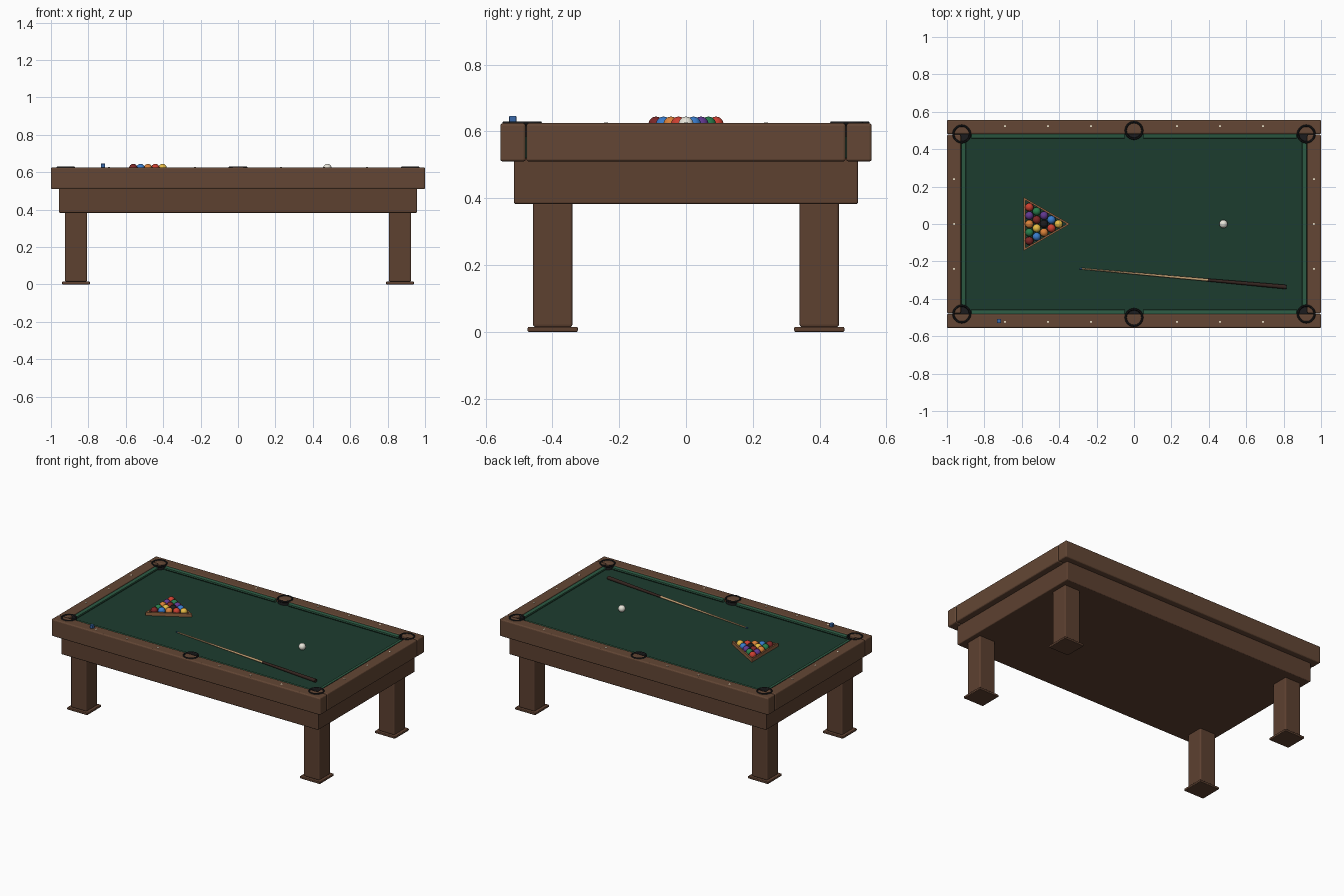
import bpy, bmesh, math
from mathutils import Vector

if "Cube" in bpy.data.objects:
    bpy.data.objects.remove(bpy.data.objects["Cube"])

BED = 0.60
mats = {}


def mat(name, rgb):
    if name not in mats:
        m = bpy.data.materials.new(name)
        m.diffuse_color = (*rgb, 1)
        m.use_nodes = True
        m.node_tree.nodes["Principled BSDF"].inputs["Base Color"].default_value = m.diffuse_color
        mats[name] = m
    return mats[name]


WOOD = mat("wood", (0.125, 0.062, 0.035))
APRON = mat("apron_wood", (0.11, 0.052, 0.03))
CLOTH = mat("cloth", (0.012, 0.045, 0.028))
CUSHION = mat("cushion_cloth", (0.025, 0.10, 0.055))
BLACK = mat("pocket_black", (0.012, 0.012, 0.013))
CREAM = mat("cream", (0.75, 0.68, 0.52))


def finish(name, bm, material, smooth=False, bevel=0):
    bmesh.ops.recalc_face_normals(bm, faces=bm.faces)
    me = bpy.data.meshes.new(name)
    bm.to_mesh(me)
    bm.free()
    for p in me.polygons:
        p.use_smooth = smooth
    me.materials.append(material)
    ob = bpy.data.objects.new(name, me)
    bpy.context.collection.objects.link(ob)
    if bevel:
        b = ob.modifiers.new("bevel", 'BEVEL')
        b.width, b.segments = bevel, 3
    return ob


def box(name, x0, x1, y0, y1, z0, z1, material, bevel=0):
    bm = bmesh.new()
    bmesh.ops.create_cube(bm, size=1)
    for v in bm.verts:
        v.co = ((x0 + x1) / 2 + v.co.x * (x1 - x0),
                (y0 + y1) / 2 + v.co.y * (y1 - y0),
                (z0 + z1) / 2 + v.co.z * (z1 - z0))
    return finish(name, bm, material, False, bevel)


def prism(name, origin, along, inward, length, profile, material):
    # extrude a (inward, z) profile along a direction
    bm = bmesh.new()
    rings = []
    for t in (-length / 2, length / 2):
        rings.append([bm.verts.new(Vector(origin) + Vector(along) * t + Vector(inward) * d
                                   + Vector((0, 0, z))) for d, z in profile])
    n = len(profile)
    for i in range(n):
        j = (i + 1) % n
        bm.faces.new((rings[0][i], rings[0][j], rings[1][j], rings[1][i]))
    bm.faces.new(rings[0])
    bm.faces.new(rings[1])
    return finish(name, bm, material)


def revolve(name, center, profile, material, segs=32):
    # spin an (r, z) profile, closing the last ring with a floor
    bm = bmesh.new()
    rings = []
    for r, z in profile:
        rings.append([bm.verts.new((center[0] + r * math.cos(2 * math.pi * k / segs),
                                    center[1] + r * math.sin(2 * math.pi * k / segs), z))
                      for k in range(segs)])
    for a, b in zip(rings, rings[1:]):
        for k in range(segs):
            m = (k + 1) % segs
            bm.faces.new((a[k], a[m], b[m], b[k]))
    bm.faces.new(rings[0])
    bm.faces.new(rings[-1])
    return finish(name, bm, material)


def ball(name, x, y, material, r=0.0222):
    bm = bmesh.new()
    bmesh.ops.create_uvsphere(bm, u_segments=24, v_segments=14, radius=r)
    bmesh.ops.translate(bm, verts=bm.verts, vec=(x, y, BED + r))
    return finish(name, bm, material, True)


def rod(name, a, b, ra, rb, material, segs=16):
    a, b = Vector(a), Vector(b)
    bm = bmesh.new()
    bmesh.ops.create_cone(bm, cap_ends=True, segments=segs, radius1=ra, radius2=rb,
                          depth=(b - a).length)
    bm.transform((b - a).to_track_quat('Z', 'Y').to_matrix().to_4x4())
    bmesh.ops.translate(bm, verts=bm.verts, vec=(a + b) / 2)
    ob = finish(name, bm, material)
    for p in ob.data.polygons:
        p.use_smooth = len(p.vertices) == 4
    return ob


# body and bed
box("apron", -0.957, 0.957, -0.515, 0.515, 0.383, 0.52, APRON, 0.006)
box("bed", -0.935, 0.935, -0.487, 0.487, 0.515, BED, CLOTH)

# legs and foot plates
for sx in (-1, 1):
    for sy in (-1, 1):
        cx, cy = sx * 0.866, sy * 0.399
        box("leg", cx - 0.059, cx + 0.059, cy - 0.059, cy + 0.059, 0.014, 0.39, APRON, 0.008)
        box("foot_plate", cx - 0.075, cx + 0.075, cy - 0.075, cy + 0.075, 0, 0.015, APRON, 0.004)

# rails and cushions
nose = [(0, BED - 0.005), (0.012, BED - 0.005), (0.024, 0.609), (0.022, 0.617), (0, 0.62)]
for s in (-1, 1):
    box("long_rail", -1, 1, *sorted((s * 0.48, s * 0.556)), 0.51, 0.625, WOOD, 0.008)
    box("end_rail", *sorted((s * 0.926, s)), -0.478, 0.478, 0.51, 0.625, WOOD, 0.008)
    for sx in (-1, 1):
        prism("long_cushion", (sx * 0.46, s * 0.481, 0), (1, 0, 0), (0, -s, 0), 0.82, nose, CUSHION)
    prism("end_cushion", (s * 0.922, 0, 0), (0, 1, 0), (-s, 0, 0), 0.87, nose, CUSHION)

# pockets
cup = [(0.044, 0.585), (0.044, 0.617), (0.049, 0.621), (0.050, 0.626), (0.047, 0.630),
       (0.042, 0.630), (0.039, 0.626), (0.038, 0.606)]
for s in (-1, 1):
    for x, y in ((-0.921, 0.481), (0, 0.5), (0.921, 0.481)):
        revolve("pocket", (x, s * y), cup, BLACK)

# rail sights
sights = [(x * 0.23, s * 0.523) for s in (-1, 1) for x in (-3, -2, -1, 1, 2, 3)]
sights += [(s * 0.962, y * 0.24) for s in (-1, 1) for y in (-1, 0, 1)]
for x, y in sights:
    rod("rail_sight", (x, y, 0.62), (x, y, 0.6265), 0.006, 0.006, CREAM, 12)

# racked balls, from the apex row to the back row
RGB = {"yellow": (0.8, 0.5, 0.06), "blue": (0.04, 0.2, 0.6), "red": (0.6, 0.05, 0.03),
       "purple": (0.12, 0.04, 0.28), "orange": (0.7, 0.22, 0.04), "green": (0.02, 0.2, 0.07),
       "maroon": (0.2, 0.02, 0.02), "black": (0.012, 0.012, 0.013)}
rows = ["yellow", "red blue", "orange black purple", "blue yellow maroon green",
        "maroon green orange purple red"]
for i, row in enumerate(rows):
    for j, c in enumerate(row.split()):
        ball("ball_" + c, -0.403 - i * 0.0392, (j - i / 2) * 0.045, mat("ball_" + c, RGB[c]))
ball("cue_ball", 0.478, 0, mat("ivory", (0.8, 0.78, 0.7)))

# triangular rack frame
bm = bmesh.new()
cx = -0.507
loops = []
for R, z in ((0.165, BED), (0.165, 0.622), (0.147, 0.622), (0.147, BED)):
    loops.append([bm.verts.new((cx + R * math.cos(a), R * math.sin(a), z))
                  for a in (0, 2 * math.pi / 3, 4 * math.pi / 3)])
for k in range(4):
    a, b = loops[k], loops[(k + 1) % 4]
    for i in range(3):
        j = (i + 1) % 3
        bm.faces.new((a[i], a[j], b[j], b[i]))
finish("rack", bm, mat("rack_wood", (0.30, 0.13, 0.055)))

# cue: tip, shaft, butt
tip, end = Vector((-0.292, -0.238, BED + 0.006)), Vector((0.815, -0.337, BED + 0.011))
rod("cue_tip", tip, tip.lerp(end, 0.012), 0.004, 0.004, mat("chalk", (0.04, 0.14, 0.4)))
rod("cue_shaft", tip.lerp(end, 0.012), tip.lerp(end, 0.62), 0.004, 0.0075,
    mat("maple", (0.55, 0.36, 0.18)))
rod("cue_butt", tip.lerp(end, 0.62), end, 0.0078, 0.0115, mat("cue_dark", (0.035, 0.018, 0.014)))

# chalk cube on the rail
box("chalk", -0.733, -0.711, -0.53, -0.508, 0.625, 0.646, mat("chalk", (0.04, 0.14, 0.4)), 0.002)
